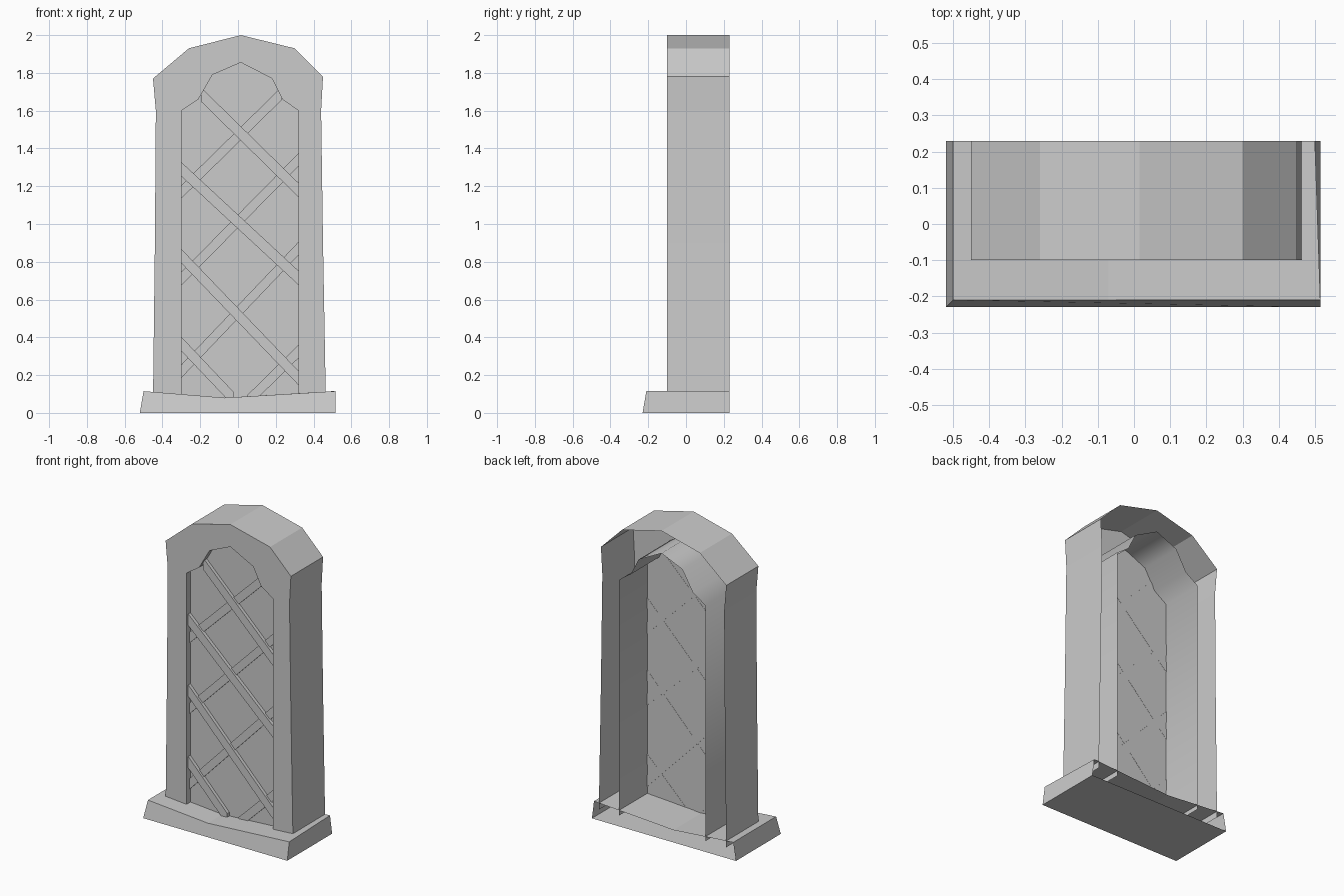
import bpy
import math

cube = bpy.data.objects.get("Cube")
if cube:
    bpy.data.objects.remove(cube, do_unlink=True)

stone = bpy.data.materials.new("grey stone")
stone.use_nodes = True
GREY = (0.6, 0.6, 0.6, 1)
stone.diffuse_color = GREY
stone.node_tree.nodes["Principled BSDF"].inputs["Base Color"].default_value = GREY

FRONT, BACK, PANE = -0.10, 0.23, -0.06
FOOT = 0.07  # the frame sinks a little into the sill


def make(name, verts, faces):
    mesh = bpy.data.meshes.new(name)
    mesh.from_pydata(verts, [], faces)
    mesh.materials.append(stone)
    obj = bpy.data.objects.new(name, mesh)
    bpy.context.collection.objects.link(obj)
    return obj


def flat(name, profile, y):
    """A face in the xz plane, profile anticlockwise from the front."""
    return make(name, [(x, y, z) for x, z in profile], [range(len(profile))])


def wall(name, profile, y0, y1):
    """An open strip that follows a profile from y0 to y1."""
    n = len(profile)
    verts = [(x, y, z) for y in (y0, y1) for x, z in profile]
    return make(name, verts, [(i, i + 1, n + i + 1, n + i) for i in range(n - 1)])


def bar(name, start, end, height, front, back):
    """A slanted lattice bar with upright ends."""
    h = height / 2
    outline = [(start[0], start[1] - h), (end[0], end[1] - h),
               (end[0], end[1] + h), (start[0], start[1] + h)]
    verts = [(x, y, z) for y in (front, back) for x, z in outline]
    sides = [(i, i + 4, (i + 1) % 4 + 4, (i + 1) % 4) for i in range(4)]
    return make(name, verts, [(0, 1, 2, 3), (7, 6, 5, 4)] + sides)


# Frame: hollow shell, open at the back; profiles run right foot to left foot
outer = [(0.465, FOOT), (0.45, 0.9), (0.44, 1.6), (0.45, 1.78), (0.30, 1.93),
         (0.015, 2.0), (-0.26, 1.93), (-0.45, 1.77), (-0.435, 1.6),
         (-0.44, 0.9), (-0.45, FOOT)]
inner = [(0.32, FOOT), (0.32, 1.6), (0.235, 1.66), (0.18, 1.77), (0.015, 1.855),
         (-0.135, 1.79), (-0.21, 1.66), (-0.30, 1.6), (-0.30, FOOT)]
flat("frame_face", outer + inner[::-1], FRONT)
wall("frame_outside", outer, FRONT, BACK)
reveal = wall("frame_reveal", inner[::-1], FRONT, BACK)

# Smooth arch inside the opening
bpy.ops.object.select_all(action='DESELECT')
reveal.select_set(True)
bpy.context.view_layer.objects.active = reveal
bpy.ops.object.shade_smooth_by_angle(angle=math.radians(60))

# Window pane
flat("pane", inner, PANE)

# Lattice: raised falling bars over nearly flush rising bars
falling = [((-0.195, 1.685), (0.32, 1.18)), ((-0.30, 1.29), (0.32, 0.715)),
           ((-0.30, 0.83), (0.32, 0.185)), ((-0.30, 0.365), (-0.02, 0.07))]
rising = [((-0.30, 1.17), (0.23, 1.69)), ((-0.30, 0.71), (0.32, 1.34)),
          ((-0.30, 0.22), (0.32, 0.87)), ((0.05, 0.06), (0.32, 0.325))]
for i, (a, b) in enumerate(falling, 1):
    bar(f"falling_bar_{i}", a, b, 0.075, PANE - 0.022, PANE + 0.003)
for i, (a, b) in enumerate(rising, 1):
    bar(f"rising_bar_{i}", a, b, 0.07, PANE - 0.008, PANE + 0.001)

# Sill: sagging worn top, sloped front and right side, open at the back
low_front, top_front = -0.23, -0.21
sill = [(-0.52, low_front, 0), (0.515, low_front, 0),
        (0.515, BACK, 0), (-0.52, BACK, 0),
        (-0.50, top_front, 0.115), (-0.07, top_front, 0.08), (0.515, top_front, 0.115),
        (0.50, BACK, 0.115), (-0.07, BACK, 0.08), (-0.50, BACK, 0.115)]
make("sill", sill, [(0, 1, 6, 5, 4), (1, 2, 7, 6), (3, 0, 4, 9),
                    (4, 5, 8, 9), (5, 6, 7, 8), (3, 2, 1, 0)])
